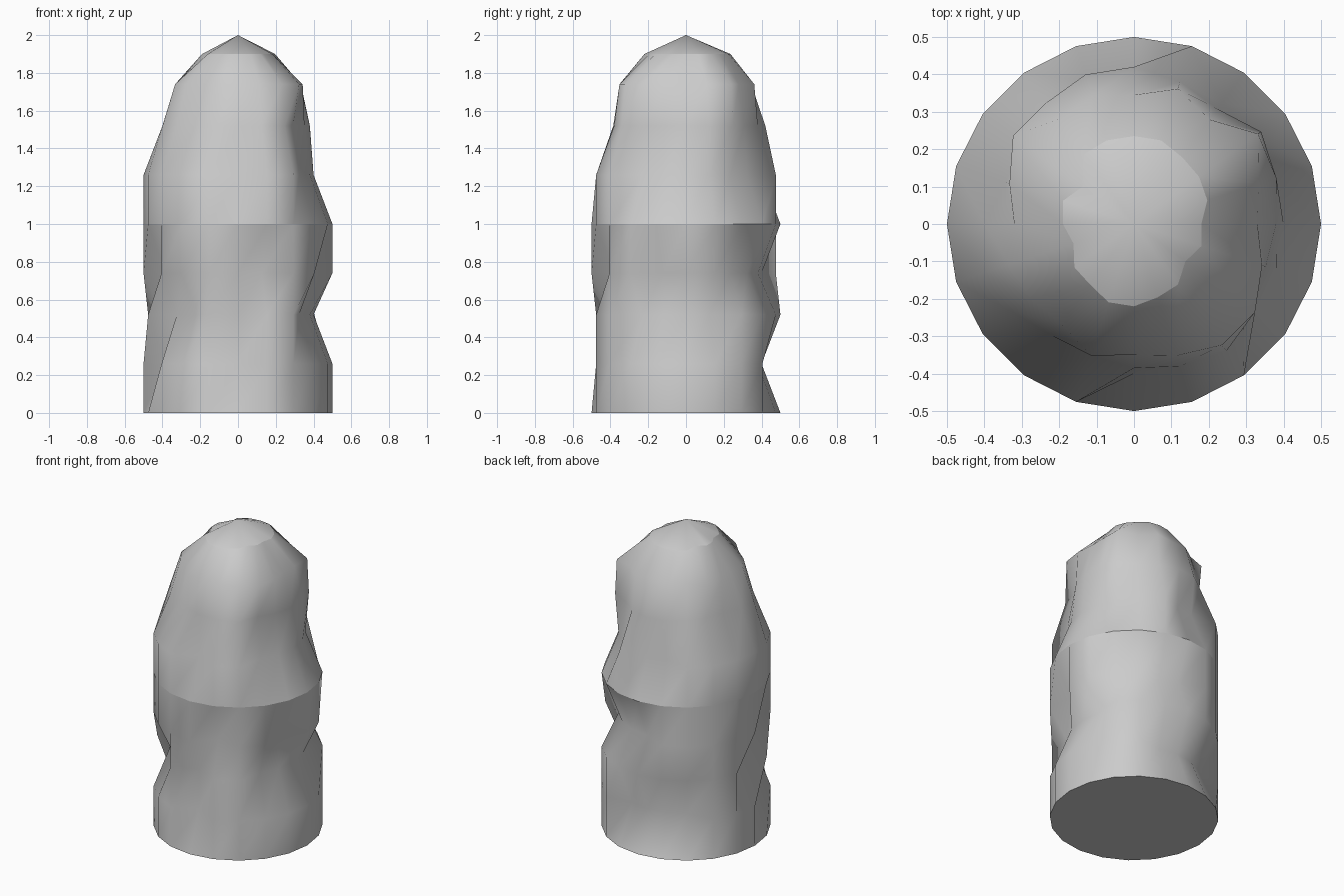
import bpy, bmesh, math

if "Cube" in bpy.data.objects:
    bpy.data.objects.remove(bpy.data.objects["Cube"])

SIDES = 20
DENT = 0.8


def worn(radius, dents):
    return [radius * (DENT if k in dents else 1) for k in range(SIDES)]


# Each ring: height and the radius of every corner, going round from +x
RINGS = [
    (0.00, worn(0.5, [])),
    (0.26, worn(0.5, [4, 5, 6, 7, 11, 15])),
    (0.52, worn(0.5, [18, 19, 0, 1, 10, 12, 13, 15])),
    (0.74, worn(0.5, [19, 16, 2, 3, 4, 5, 11])),
    (1.00, worn(0.5, [])),
    (1.26, worn(0.5, [18, 19, 0, 1, 2, 3, 5, 6, 15])),
    (1.52, [.38, .40, .42, .38, .40, .42, .42, .40, .37, .36,
            .40, .42, .40, .37, .37, .385, .40, .42, .36, .37]),
    (1.74, [.33, .35, .41, .345, .38, .345, .36, .345, .40, .35,
            .32, .35, .34, .33, .37, .35, .37, .40, .40, .36]),
    (1.90, [.18, .206, .215, .22, .235, .235, .235, .23, .17, .20,
            .19, .17, .197, .20, .22, .22, .206, .20, .17, .19]),
]

bm = bmesh.new()
rings = []
for z, radii in RINGS:
    angles = [2 * math.pi * k / SIDES for k in range(SIDES)]
    rings.append([bm.verts.new((r * math.cos(a), r * math.sin(a), z))
                  for r, a in zip(radii, angles)])

# Weathered side walls
for low, high in zip(rings, rings[1:]):
    for k in range(SIDES):
        n = (k + 1) % SIDES
        bm.faces.new((low[k], low[n], high[n], high[k]))

# Pointed top and flat base
tip = bm.verts.new((0, 0, 2))
for k in range(SIDES):
    bm.faces.new((rings[-1][k], rings[-1][(k + 1) % SIDES], tip))
bm.faces.new(rings[0][::-1])

for f in bm.faces:
    f.smooth = len(f.verts) < 5

# Crisp base rim, seam between column and dome, and cap edge
for ring in (rings[0], rings[4], rings[-1]):
    for k in range(SIDES):
        bm.edges.get((ring[k], ring[(k + 1) % SIDES])).smooth = False

mesh = bpy.data.meshes.new("rock_pillar")
bm.to_mesh(mesh)
bm.free()
bpy.context.collection.objects.link(bpy.data.objects.new("rock_pillar", mesh))
